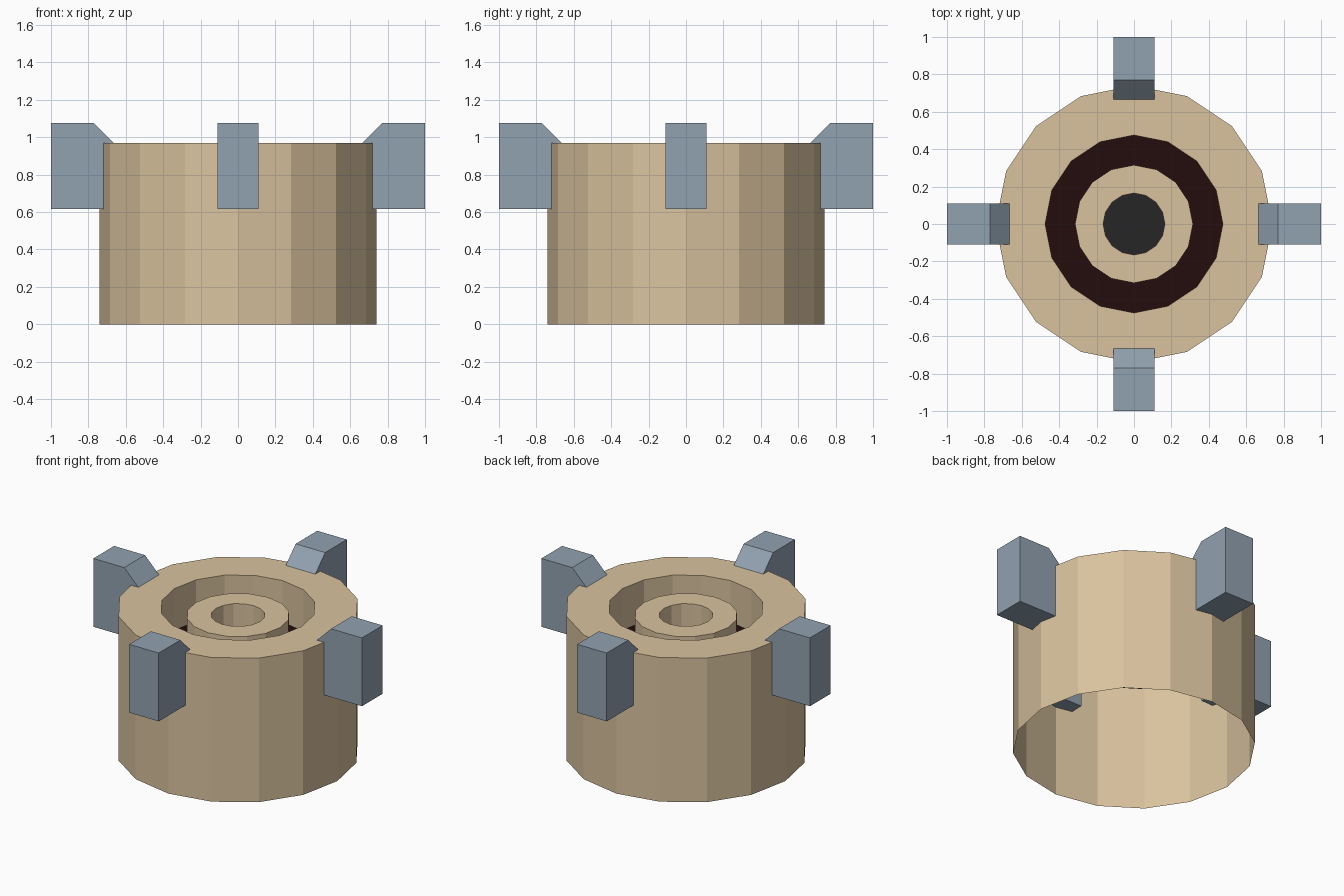
import bpy, bmesh, math
from mathutils import Matrix, Vector

SIDES = 16
cube = bpy.data.objects.get("Cube")
if cube:
    bpy.data.objects.remove(cube, do_unlink=True)


def material(name, rgb):
    m = bpy.data.materials.new(name)
    m.use_nodes = True
    colour = (*rgb, 1)
    m.diffuse_color = colour
    m.node_tree.nodes["Principled BSDF"].inputs["Base Color"].default_value = colour
    return m


tan = material("tan", (0.70, 0.545, 0.345))
grey = material("blue grey", (0.285, 0.36, 0.435))
maroon = material("dark maroon", (0.017, 0.004, 0.004))
black = material("charcoal", (0.019, 0.019, 0.019))


def finish(name, bm, mats):
    mesh = bpy.data.meshes.new(name)
    bm.to_mesh(mesh)
    bm.free()
    for m in mats:
        mesh.materials.append(m)
    obj = bpy.data.objects.new(name, mesh)
    bpy.context.collection.objects.link(obj)
    return obj


def lathe(name, profile, mats, cap=False):
    """Revolve (radius, height) points; cap closes the last ring."""
    bm = bmesh.new()
    rings = []
    for r, z in profile:
        angles = [math.tau * i / SIDES for i in range(SIDES)]
        rings.append([bm.verts.new((r * math.cos(a), r * math.sin(a), z)) for a in angles])
    for low, high in zip(rings, rings[1:]):
        for i in range(SIDES):
            j = (i + 1) % SIDES
            bm.faces.new((low[i], low[j], high[j], high[i]))
    if cap:
        bm.faces.new(rings[-1])
    return finish(name, bm, mats)


# Open-bottomed outer shell with its flat rim and inner wall
floor = 0.69
lathe("outer_shell", [(0.74, 0), (0.74, 0.97), (0.475, 0.97), (0.475, floor)], [tan])

# Recessed channel floor, raised centre ring and the floor of its hole
lathe("channel_floor", [(0.475, floor), (0.315, floor)], [maroon])
lathe("centre_ring", [(0.315, floor), (0.315, 0.92), (0.165, 0.92), (0.165, floor)], [tan])
lathe("hole_floor", [(0.165, floor)], [black], cap=True)

# Four chamfered lugs that pass through the shell wall
lug = [(1.0, 0.615), (1.0, 1.075), (0.77, 1.075), (0.63, 0.935), (0.63, 0.615)]
for k, side in enumerate(("left", "back", "right", "front")):
    bm = bmesh.new()
    face = bm.faces.new([bm.verts.new((x, -0.11, z)) for x, z in lug])
    out = bmesh.ops.extrude_face_region(bm, geom=[face])
    moved = [v for v in out["geom"] if isinstance(v, bmesh.types.BMVert)]
    bmesh.ops.translate(bm, verts=moved, vec=Vector((0, 0.22, 0)))
    bmesh.ops.rotate(bm, verts=bm.verts, cent=(0, 0, 0),
                     matrix=Matrix.Rotation(k * math.pi / 2, 3, "Z"))
    bmesh.ops.recalc_face_normals(bm, faces=bm.faces)
    finish(side + "_lug", bm, [grey])
